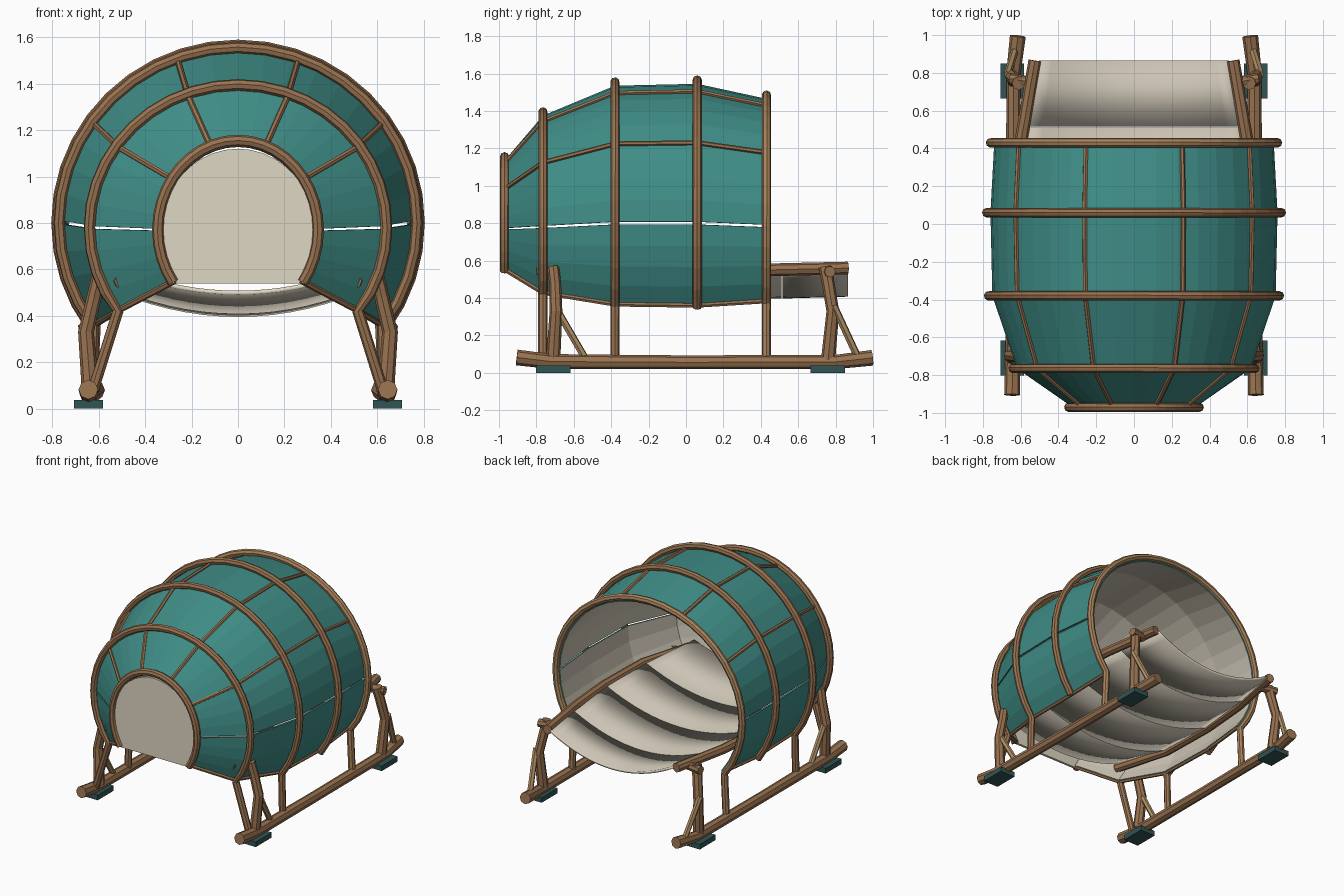
import bpy, bmesh, math
from mathutils import Vector

if "Cube" in bpy.data.objects:
    bpy.data.objects.remove(bpy.data.objects["Cube"])


def material(name, rgb):
    m = bpy.data.materials.new(name)
    m.diffuse_color = (*rgb, 1)
    m.use_nodes = True
    m.node_tree.nodes["Principled BSDF"].inputs["Base Color"].default_value = m.diffuse_color
    return m


WOOD = material("brown wood", (0.315, 0.168, 0.08))
OAK = material("light oak", (0.39, 0.225, 0.105))
PALE = material("golden wood", (0.44, 0.28, 0.13))
TEAL = material("teal cloth", (0.05, 0.265, 0.24))
CREAM = material("cream lining", (0.60, 0.55, 0.455))
PANEL = material("pale cream panel", (0.74, 0.68, 0.55))
PAD = material("dark teal pad", (0.03, 0.09, 0.09))

# Stations along the barrel: y, centre height, half width, half height
STATIONS = [(-0.97, 0.77, 0.345, 0.385), (-0.765, 0.78, 0.64, 0.615),
            (-0.38, 0.80, 0.77, 0.755), (0.06, 0.80, 0.78, 0.765),
            (0.43, 0.785, 0.76, 0.70)]


def add_mesh(name, bm, *mats):
    bmesh.ops.recalc_face_normals(bm, faces=bm.faces)
    return finish(name, bm, mats)


def finish(name, bm, mats):
    me = bpy.data.meshes.new(name)
    bm.to_mesh(me)
    bm.free()
    for m in mats:
        me.materials.append(m)
    ob = bpy.data.objects.new(name, me)
    bpy.context.collection.objects.link(ob)
    return ob


def tube(name, pts, radius, mat, sides=6):
    """Capped tube swept along a path; radius is one number or one per point."""
    pts = [Vector(p) for p in pts]
    radii = radius if isinstance(radius, list) else [radius] * len(pts)
    bm = bmesh.new()
    rings, ref = [], None
    for i, p in enumerate(pts):
        t = (pts[min(i + 1, len(pts) - 1)] - pts[max(i - 1, 0)]).normalized()
        if ref is None:
            ref = t.orthogonal()
        ref = (ref - t * ref.dot(t)).normalized()
        side = t.cross(ref)
        rings.append([bm.verts.new(p + radii[i] * (ref * math.cos(a) + side * math.sin(a)))
                      for a in (math.tau * k / sides for k in range(sides))])
    for a, b in zip(rings, rings[1:]):
        for k in range(sides):
            j = (k + 1) % sides
            bm.faces.new((a[k], a[j], b[j], b[k]))
    bm.faces.new(rings[0])
    bm.faces.new(rings[-1])
    return add_mesh(name, bm, mat)


def both(name, pts, radius, mat, sides=6):
    for label, s in (("right", 1), ("left", -1)):
        tube(f"{name}_{label}", [(s * x, y, z) for x, y, z in pts], radius, mat, sides)


def on_barrel(station, deg, offset=0.0):
    y, zc, rx, rz = station
    a = math.radians(deg)
    return Vector(((rx + offset) * math.cos(a), y, zc + (rz + offset) * math.sin(a)))


def grid_surface(name, rows, thickness, front, back, rim):
    """Quad sheet through rows of points, thickened toward its back."""
    bm = bmesh.new()
    vs = [[bm.verts.new(p) for p in r] for r in rows]
    for a, b in zip(vs, vs[1:]):
        for k in range(len(a) - 1):
            bm.faces.new((a[k], b[k], b[k + 1], a[k + 1]))
    bm.normal_update()
    ob = finish(name, bm, (front, back, rim))
    mod = ob.modifiers.new("thickness", 'SOLIDIFY')
    mod.thickness = thickness
    mod.offset = -1
    mod.material_offset = 1
    mod.material_offset_rim = 2
    return ob


# Cloth cover, teal outside and cream inside: two lower side strips and one
# upper vault, split by a narrow seam
def cover(name, start, end, segments):
    angles = [start + (end - start) * k / segments for k in range(segments + 1)]
    rows = [[on_barrel(s, a, -0.02) for a in angles] for s in STATIONS]
    grid_surface(name, rows, 0.012, TEAL, CREAM, TEAL)


cover("upper_cover", 0.6, 179.4, 20)
cover("lower_cover_right", -36, -0.6, 4)
cover("lower_cover_left", 180.6, 216, 4)

# Hoops, with some carried down to the runners as posts
for i, s in enumerate(STATIONS):
    pts = [on_barrel(s, -36 + 252 * k / 28) for k in range(29)]
    if i in (1, 2, 4):
        foot = Vector((0.63, s[0], 0.06))
        pts = [foot] + pts + [Vector((-foot.x, foot.y, foot.z))]
    tube(f"hoop_{i + 1}", pts, 0.025, OAK if i == 4 else WOOD, 8)

# Thin lengthwise staves and the bottom hems of the cover
for n, deg in enumerate((35, 70, 110, 145)):
    tube(f"stave_{n + 1}", [on_barrel(s, deg, -0.015) for s in STATIONS], 0.013, WOOD)
for n, deg in enumerate((-36, 216)):
    tube(f"bottom_hem_{n + 1}", [on_barrel(s, deg, -0.016) for s in STATIONS], 0.013, WOOD)

# Front panel with a flat bottom
bm = bmesh.new()
arc = [(0.328 * math.cos(math.radians(a)), 0.775 + 0.345 * math.sin(math.radians(a)))
       for a in range(-40, 221, 10)]
outline = [(0.285, 0.54)] + arc[1:-1] + [(-0.285, 0.54)]
face = bm.faces.new([bm.verts.new((x, -0.975, z)) for x, z in outline])
ext = bmesh.ops.extrude_face_region(bm, geom=[face])
for v in ext["geom"]:
    if isinstance(v, bmesh.types.BMVert):
        v.co.y += 0.018
add_mesh("front_panel", bm, PANEL)

# Curved bed in sections: y, half width, edge height, bottom height
BED = [(0.865, 0.495, 0.565, 0.425), (0.51, 0.55, 0.555, 0.415),
       (0.06, 0.60, 0.555, 0.413), (-0.38, 0.585, 0.56, 0.425),
       (-0.80, 0.49, 0.60, 0.508)]


def bed_row(y, w, top, low):
    ts = [-1 + k / 8 for k in range(17)]
    return [(w * t, y, low + (top - low) * t * t) for t in ts]


for n, (a, b) in enumerate(zip(BED, BED[1:])):
    far = (b[0] + 0.005, *b[1:])
    bed = grid_surface(f"bed_section_{n + 1}", [bed_row(*a), bed_row(*far)], 0.018,
                       CREAM, CREAM, PANEL)
    bpy.ops.object.select_all(action='DESELECT')
    bpy.context.view_layer.objects.active = bed
    bed.select_set(True)
    bpy.ops.object.shade_smooth_by_angle(angle=math.radians(15))

# Log rails along both bed edges
both("bed_rail", [(0.525, 0.865, 0.56), (0.60, 0.43, 0.55), (0.63, 0.06, 0.55),
                  (0.62, -0.38, 0.55), (0.50, -0.79, 0.55)], 0.034, WOOD, 8)

# Runners
both("runner", [(0.645, -0.905, 0.082), (0.642, -0.72, 0.06), (0.64, 0.0, 0.056),
                (0.638, 0.80, 0.058), (0.615, 0.995, 0.08)],
     [0.042, 0.04, 0.037, 0.038, 0.042], WOOD, 8)

# Crooked legs with forks, and slanted braces
both("front_leg", [(0.60, -0.71, 0.565), (0.62, -0.70, 0.48), (0.655, -0.695, 0.33),
                   (0.635, -0.71, 0.07)], [0.032, 0.032, 0.034, 0.038], WOOD, 8)
both("front_brace", [(0.65, -0.68, 0.32), (0.64, -0.54, 0.08)], 0.02, PALE)
both("rear_leg", [(0.61, 0.745, 0.565), (0.625, 0.76, 0.48), (0.65, 0.785, 0.33),
                  (0.635, 0.76, 0.07)], [0.036, 0.034, 0.034, 0.038], WOOD, 8)
both("rear_leg_cap", [(0.54, 0.75, 0.54), (0.66, 0.77, 0.54)], 0.03, WOOD, 8)
both("rear_brace", [(0.67, 0.79, 0.36), (0.63, 0.92, 0.08)], 0.02, PALE)

# Ground pads
for s in (1, -1):
    for label, y in (("front", -0.71), ("rear", 0.757)):
        bm = bmesh.new()
        bmesh.ops.create_cube(bm, size=1)
        for v in bm.verts:
            v.co = (s * 0.645 + v.co.x * 0.125, y + v.co.y * 0.185, 0.019 + v.co.z * 0.038)
        add_mesh(f"{label}_pad_{'right' if s > 0 else 'left'}", bm, PAD)
